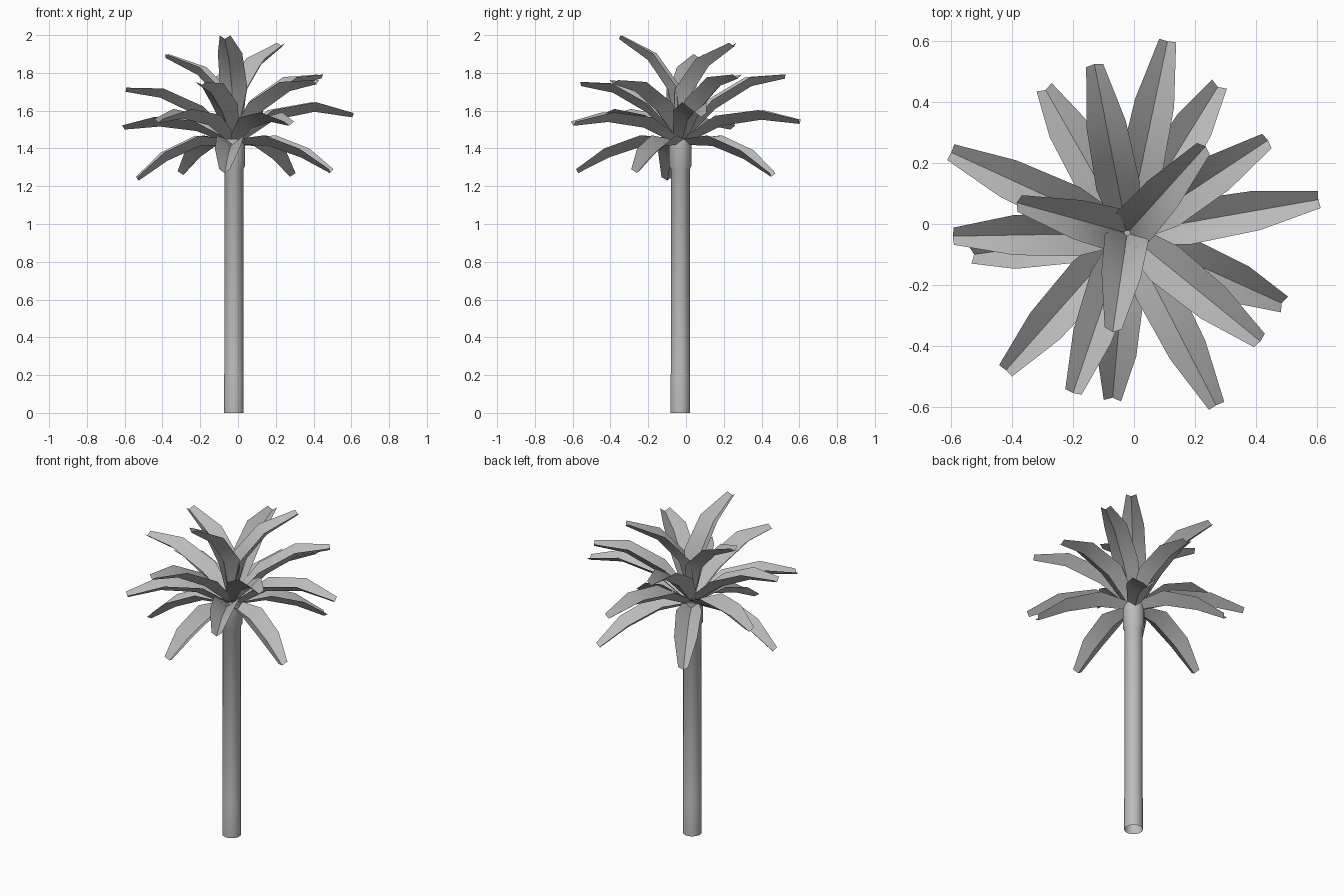
import bpy, bmesh, math
from mathutils import Vector

cube = bpy.data.objects.get("Cube")
if cube:
    bpy.data.objects.remove(cube, do_unlink=True)

grey = bpy.data.materials.new("plain_grey")
grey.use_nodes = True
colour = (0.5, 0.5, 0.5, 1)
grey.diffuse_color = colour
grey.node_tree.nodes["Principled BSDF"].inputs["Base Color"].default_value = colour

AXIS = Vector((-0.022, -0.03, 0))


def make_object(name, bm, angle):
    bmesh.ops.recalc_face_normals(bm, faces=bm.faces)
    mesh = bpy.data.meshes.new(name)
    bm.to_mesh(mesh)
    bm.free()
    mesh.materials.append(grey)
    obj = bpy.data.objects.new(name, mesh)
    bpy.context.collection.objects.link(obj)
    bpy.ops.object.select_all(action='DESELECT')
    obj.select_set(True)
    bpy.context.view_layer.objects.active = obj
    bpy.ops.object.shade_smooth_by_angle(angle=math.radians(angle))


# Trunk: a lathed outline with a collar, open at the foot
def trunk(outline, sides=16):
    bm = bmesh.new()
    rings = []
    for r, z in outline:
        ring = []
        for i in range(sides):
            a = math.tau * (i + 0.5) / sides
            ring.append(bm.verts.new(AXIS + Vector((r * math.cos(a), r * math.sin(a), z))))
        rings.append(ring)
    for low, high in zip(rings, rings[1:]):
        for i in range(sides):
            j = (i + 1) % sides
            bm.faces.new((low[i], low[j], high[j], high[i]))
    bm.faces.new(rings[-1])
    make_object("trunk", bm, 40)


trunk([(0.053, 0), (0.053, 0.2), (0.051, 0.21), (0.051, 1.29), (0.061, 1.31), (0.061, 1.45)])

HALF_WIDTHS = (0.045, 0.092, 0.083, 0.036)
FOLD = math.radians(38)


# Frond: a V-shaped channel along a bent spine, from the trunk to the tip
def frond(name, tip, base, spine):
    reach = Vector((tip[0], tip[1], 0)) - AXIS
    out = reach.normalized()
    side = Vector((-out.y, out.x, 0))
    points = [AXIS + reach * f + Vector((0, 0, base + (tip[2] - base) * rise))
              for f, rise in [(0.03, 0)] + spine + [(1, 1)]]
    bm = bmesh.new()
    rows = []
    for i, p in enumerate(points):
        along = points[min(i + 1, 3)] - points[max(i - 1, 0)]
        up = along.cross(side).normalized()
        across = side * HALF_WIDTHS[i] * math.cos(FOLD)
        lift = up * HALF_WIDTHS[i] * math.sin(FOLD)
        rows.append([bm.verts.new(q) for q in (p - across + lift, p, p + across + lift)])
    for a, b in zip(rows, rows[1:]):
        for k in range(2):
            bm.faces.new((a[k], a[k + 1], b[k + 1], b[k]))
    make_object(name, bm, 45)


# Each tier: base height, spine as (share of reach, share of rise), frond tips
TIERS = {
    "crown": (1.45, [(0.2, 0.49), (0.53, 0.79)],
              [(-0.07, -0.355, 1.98), (-0.385, 0.07, 1.88), (0.235, 0.255, 1.94)]),
    "upper": (1.44, [(0.34, 0.52), (0.68, 0.88)],
              [(-0.2, -0.555, 1.73), (-0.13, 0.525, 1.77), (0.44, 0.275, 1.77),
               (0.415, -0.385, 1.74), (-0.595, -0.04, 1.7)]),
    "middle": (1.42, [(0.34, 0.9), (0.68, 1.2)],
               [(0.11, 0.6, 1.53), (0.605, 0.08, 1.565), (0.27, -0.595, 1.52),
                (-0.42, -0.48, 1.535), (-0.6, 0.235, 1.5)]),
    "drooping": (1.42, [(0.36, 0.04), (0.7, 0.45)],
                 [(-0.29, 0.44, 1.26), (0.275, 0.45, 1.25), (-0.07, -0.57, 1.27),
                  (0.485, -0.26, 1.27), (-0.525, -0.1, 1.23)]),
}
for tier, (base, spine, tips) in TIERS.items():
    for n, tip in enumerate(tips, 1):
        frond(f"{tier}_frond_{n}", tip, base, spine)
